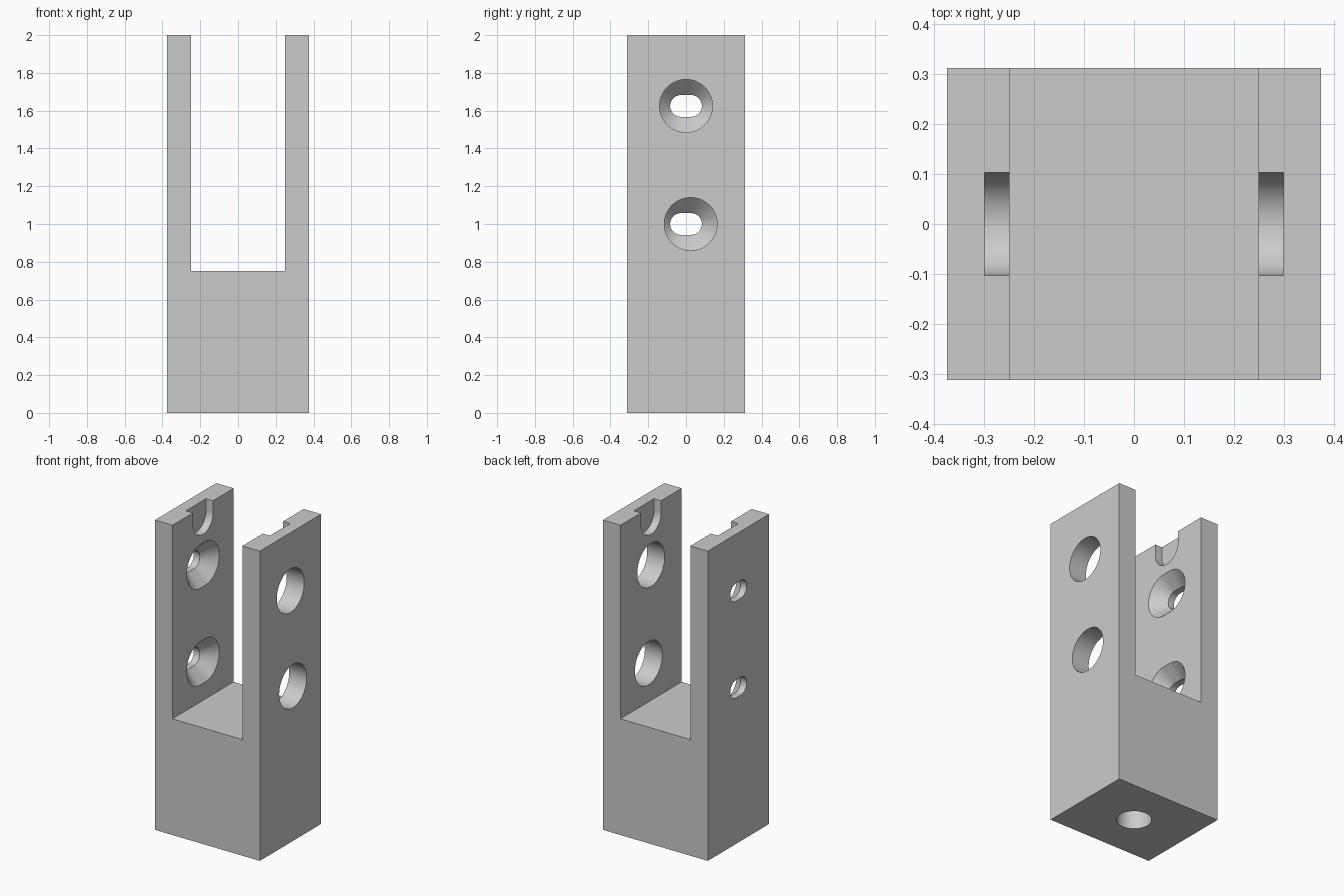
import bpy, bmesh, math
from mathutils import Vector

cube = bpy.data.objects.get("Cube")
if cube:
    bpy.data.objects.remove(cube, do_unlink=True)

X, Y, Z = Vector((1, 0, 0)), Vector((0, 1, 0)), Vector((0, 0, 1))

# One plain grey
grey = bpy.data.materials.new("light grey")
grey.use_nodes = True
grey.diffuse_color = (0.6, 0.6, 0.6, 1)
grey.node_tree.nodes["Principled BSDF"].inputs["Base Color"].default_value = grey.diffuse_color


def loft(name, sections):
    """Solid through matching closed sections, capped at both ends."""
    bm = bmesh.new()
    rings = [[bm.verts.new(p) for p in s] for s in sections]
    n = len(rings[0])
    for a, b in zip(rings, rings[1:]):
        for i in range(n):
            j = (i + 1) % n
            bm.faces.new((a[i], a[j], b[j], b[i]))
    bm.faces.new(rings[0])
    bm.faces.new(rings[-1])
    bmesh.ops.recalc_face_normals(bm, faces=bm.faces)
    mesh = bpy.data.meshes.new(name)
    bm.to_mesh(mesh)
    bm.free()
    mesh.materials.append(grey)
    obj = bpy.data.objects.new(name, mesh)
    bpy.context.collection.objects.link(obj)
    return obj


def slot(name, centre, axis, along, rings, half=0.0, sides=64):
    """Cutter with a round or elongated section; rings are (position on axis, radius)."""
    side = axis.cross(along)
    sections = []
    for pos, r in rings:
        pts = []
        for i in range(sides):
            a = (i + 0.5) * math.tau / sides
            u = r * math.cos(a) + math.copysign(half, math.cos(a))
            pts.append(Vector(centre) + axis * pos + along * u + side * (r * math.sin(a)))
        sections.append(pts)
    return loft(name, sections)


# Forked block: U profile swept front to back
W, D, H, GAP, FLOOR = 0.375, 0.3125, 2.0, 0.25, 0.75
profile = [(-W, 0), (W, 0), (W, H), (GAP, H), (GAP, FLOOR), (-GAP, FLOOR), (-GAP, H), (-W, H)]
body = loft("fork_bracket", [[(x, y, z) for x, z in profile] for y in (-D, D)])

cutters = []
# Wide access hole in the left arm, countersunk slot in the right arm
for z, shift in ((1.625, 0.0), (1.0, 0.025)):
    cutters.append(slot("access_hole", (0, shift, z), X, Y, [(0.2, 0.14), (0.45, 0.14)]))
    cutters.append(slot("countersunk_slot", (0, 0, z), X, Y,
                        [(-0.45, 0.0575), (-0.332, 0.0575), (-0.2, 0.1895)], 0.0265))

# Round-bottomed recess at the top of each arm's inner face
for s in (-1, 1):
    cutters.append(slot("top_recess", (0, 0, 2.025), X, Z,
                        [(s * 0.2, 0.103), (s * 0.3, 0.103)], 0.1))

# Blind mounting hole in the base
cutters.append(slot("base_hole", (0, 0, 0), Z, X, [(-0.1, 0.103), (0.5, 0.103)]))

bpy.ops.object.select_all(action="DESELECT")
body.select_set(True)
bpy.context.view_layer.objects.active = body
for cutter in cutters:
    cutter.hide_render = True
    mod = body.modifiers.new(cutter.name, "BOOLEAN")
    mod.operation = "DIFFERENCE"
    mod.solver = "EXACT"
    mod.object = cutter
    bpy.ops.object.modifier_apply(modifier=mod.name)
    bpy.data.objects.remove(cutter, do_unlink=True)

bpy.ops.object.shade_smooth_by_angle(angle=math.radians(30))
